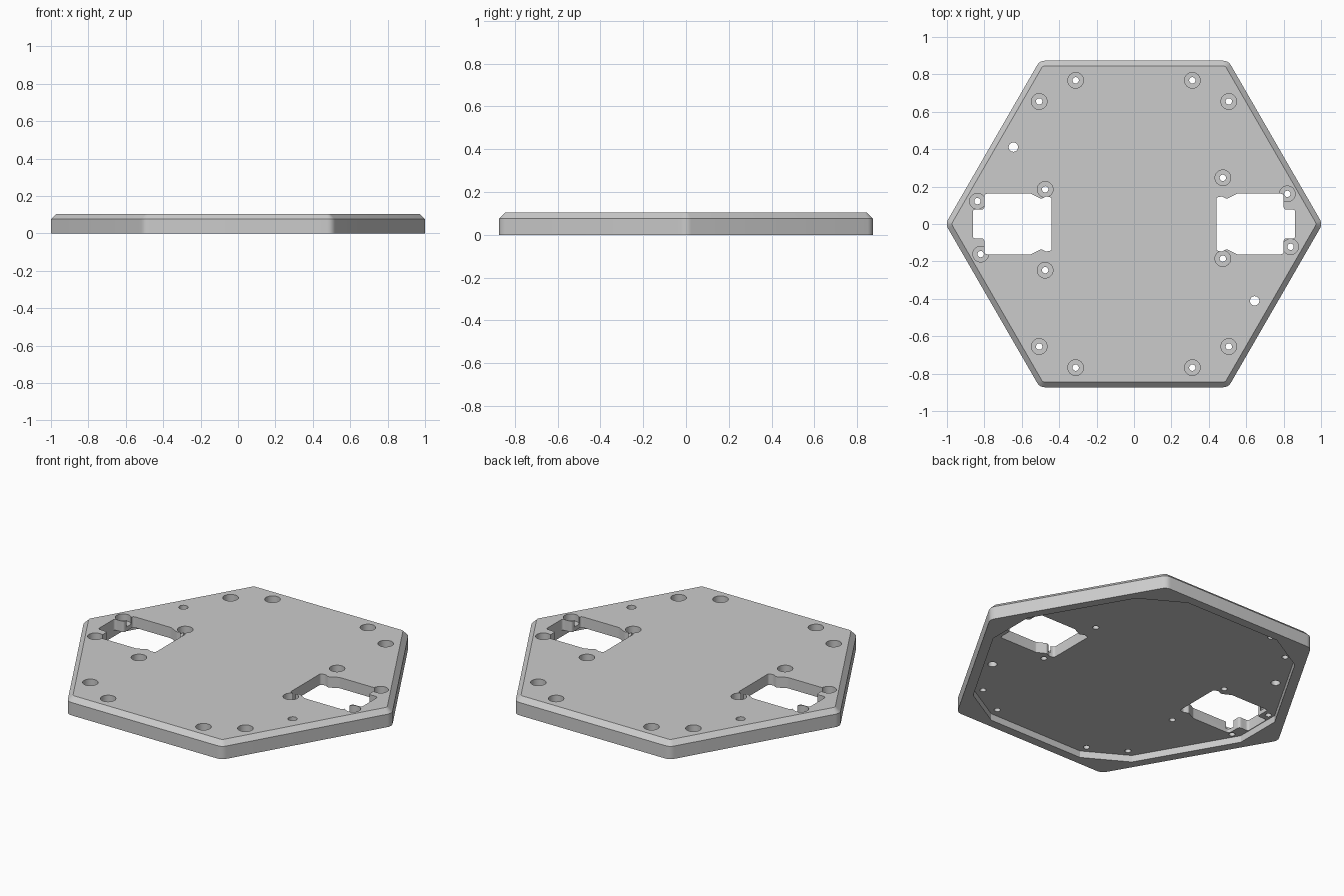
import bpy, bmesh, math
from mathutils import Vector

cube = bpy.data.objects.get("Cube")
if cube:
    bpy.data.objects.remove(cube, do_unlink=True)

HEIGHT, APOTHEM, CHAMFER, RECESS = 0.104, 0.873, 0.028, 0.04


def hexagon(apothem):
    r = apothem / math.cos(math.pi / 6)
    return [(r * math.cos(i * math.pi / 3), r * math.sin(i * math.pi / 3)) for i in range(6)]


def rounded(points, radius, steps=6):
    """Round every corner of a closed outline; one step gives a straight cut."""
    out = []
    for i, p in enumerate(points):
        p = Vector(p)
        a = (Vector(points[i - 1]) - p).normalized()
        b = (Vector(points[(i + 1) % len(points)]) - p).normalized()
        reach = radius * math.tan((math.pi - a.angle(b)) / 2)
        start, end = p + a * reach, p + b * reach
        for k in range(steps + 1):
            t = k / steps
            out.append((1 - t) ** 2 * start + 2 * t * (1 - t) * p + t * t * end)
    return out


def loft(bm, rings):
    """Closed solid through (outline, z) rings of equal point count."""
    loops = [[bm.verts.new((p[0], p[1], z)) for p in outline] for outline, z in rings]
    n = len(loops[0])
    for low, high in zip(loops, loops[1:]):
        for i in range(n):
            j = (i + 1) % n
            bm.faces.new((low[i], low[j], high[j], high[i]))
    bm.faces.new(loops[0][::-1])
    bm.faces.new(loops[-1])


def solid(name, stacks):
    bm = bmesh.new()
    for rings in stacks:
        loft(bm, rings)
    bmesh.ops.recalc_face_normals(bm, faces=bm.faces)
    mesh = bpy.data.meshes.new(name)
    bm.to_mesh(mesh)
    bm.free()
    obj = bpy.data.objects.new(name, mesh)
    bpy.context.collection.objects.link(obj)
    return obj


def prism(outline, z0, z1):
    return [(outline, z0), (outline, z1)]


def circle(centre, r, n=32):
    return [(centre[0] + r * math.cos(2 * math.pi * i / n),
             centre[1] + r * math.sin(2 * math.pi * i / n)) for i in range(n)]


def half_turn(points):
    return [(-x, -y) for x, y in points]


# Hexagonal plate with rounded corners and a chamfered top edge
outer = rounded(hexagon(APOTHEM), 0.05)
inner = rounded(hexagon(APOTHEM - CHAMFER), 0.022)
plate = solid("base_plate", [[(outer, 0), (outer, HEIGHT - CHAMFER), (inner, HEIGHT)]])

# Underside recess: a hexagon with its corners cut off
recess_outline = rounded(hexagon(0.82), 0.163 / math.tan(math.pi / 6), steps=1)
recess = solid("recess_cutter", [prism(recess_outline, -0.1, RECESS)])

# Two motor windows, each symmetric about the x axis
upper = [(0.862, 0.077), (0.80, 0.077), (0.80, 0.162), (0.55, 0.162),
         (0.495, 0.134), (0.47, 0.147), (0.44, 0.142)]
window_outline = rounded(upper + [(x, -y) for x, y in reversed(upper)], 0.016)
windows = solid("window_cutter", [prism(o, -0.1, 0.3)
                                  for o in (window_outline, half_turn(window_outline))])

# Counterbored screw holes and two plain holes
screws = [(0.475, 0.247), (0.82, 0.161), (0.475, -0.185), (0.837, -0.122)]
screws += [(0.312, s * 0.768) for s in (1, -1)] + [(0.507, s * 0.655) for s in (1, -1)]
screws += half_turn(screws)
plain = [(-0.645, 0.411), (0.645, -0.411)]
bores = solid("counterbore_cutter", [prism(circle(p, 0.042), HEIGHT - 0.04, 0.3) for p in screws])
holes = solid("hole_cutter", [prism(circle(p, 0.017), -0.1, 0.3) for p in screws]
              + [prism(circle(p, 0.025), -0.1, 0.3) for p in plain])

# Cut everything out of the plate
cutters = [recess, bores, holes, windows]
for cutter in cutters:
    cutter.hide_render = True
    mod = plate.modifiers.new(cutter.name, "BOOLEAN")
    mod.operation, mod.solver, mod.object = "DIFFERENCE", "EXACT", cutter
evaluated = plate.evaluated_get(bpy.context.evaluated_depsgraph_get())
cut_mesh = bpy.data.meshes.new_from_object(evaluated)
plate.modifiers.clear()
plate.data = cut_mesh
for cutter in cutters:
    bpy.data.objects.remove(cutter, do_unlink=True)

# Single grey material
grey = bpy.data.materials.new("light_grey")
grey.use_nodes = True
colour = (0.6, 0.6, 0.6, 1)
grey.diffuse_color = colour
grey.node_tree.nodes["Principled BSDF"].inputs["Base Color"].default_value = colour
plate.data.materials.clear()
plate.data.materials.append(grey)

# Smooth the rounded walls, keep the edges sharp
bpy.ops.object.select_all(action="DESELECT")
plate.select_set(True)
bpy.context.view_layer.objects.active = plate
bpy.ops.object.shade_smooth_by_angle(angle=math.radians(25))
